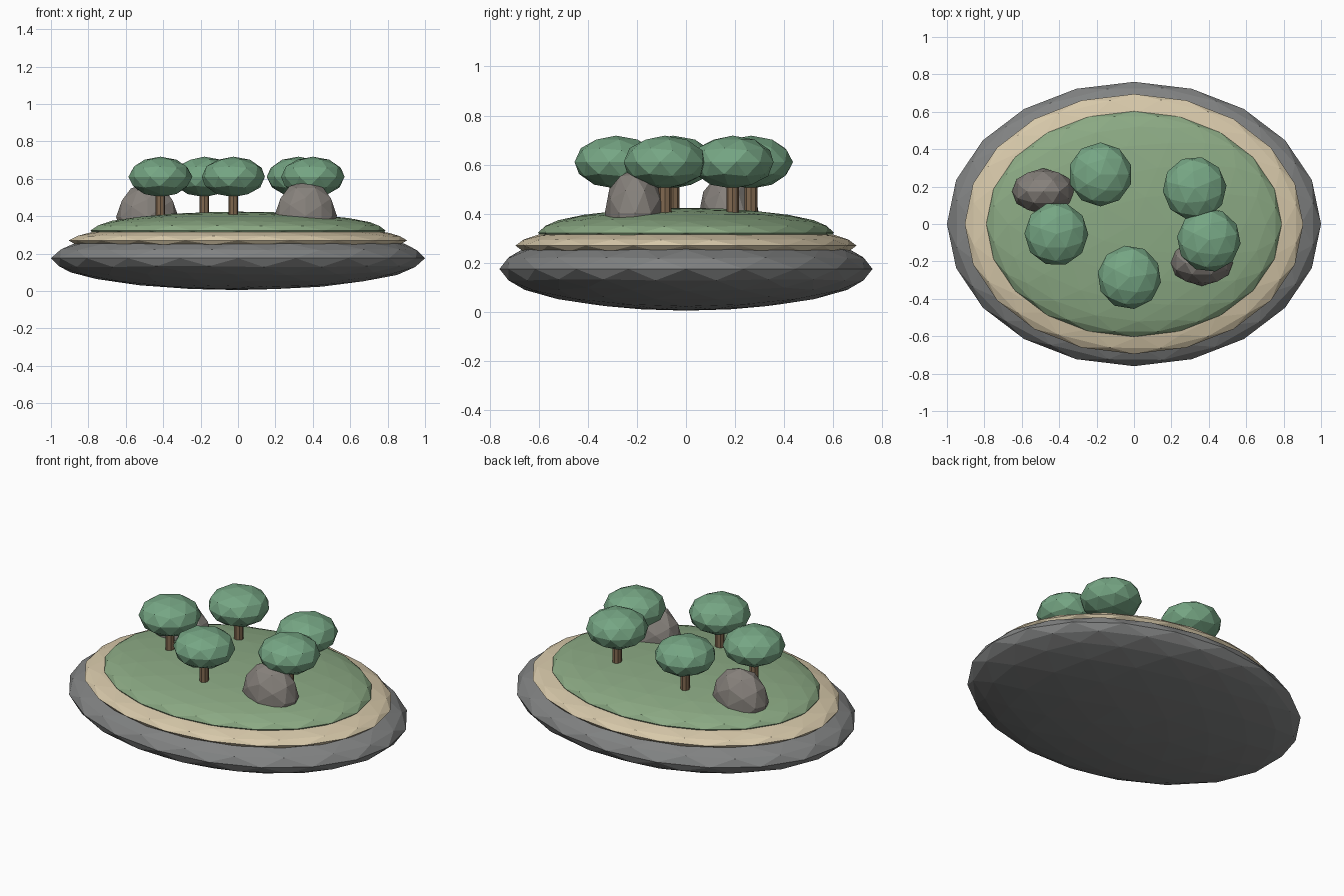
import bpy, math

if "Cube" in bpy.data.objects:
    bpy.data.objects.remove(bpy.data.objects["Cube"])


def material(name, color):
    m = bpy.data.materials.new(name)
    m.diffuse_color = (*color, 1)
    m.use_nodes = True
    m.node_tree.nodes["Principled BSDF"].inputs["Base Color"].default_value = m.diffuse_color
    return m


STONE = material("dark_stone", (0.22, 0.225, 0.225))
SAND = material("sand", (0.68, 0.58, 0.40))
GRASS = material("grass", (0.26, 0.40, 0.23))
LEAF = material("leaf", (0.18, 0.38, 0.23))
BARK = material("bark", (0.22, 0.14, 0.08))
ROCK = material("rock", (0.24, 0.22, 0.20))


def blob(name, loc, size, mat, sub=2, tilt=0.0, turn=0.0):
    """Faceted ellipsoid; facet orientation is baked before scaling."""
    bpy.ops.mesh.primitive_ico_sphere_add(subdivisions=sub, radius=1)
    o = bpy.context.object
    o.name = name
    o.rotation_euler = (0, tilt, turn)
    bpy.ops.object.transform_apply(location=False, rotation=True, scale=False)
    o.location = loc
    o.scale = size
    o.data.materials.append(mat)
    return o


# Stacked island layers
blob("island_base", (0, 0, 0.175), (1.0, 0.76, 0.17), STONE, 3)
blob("sand_layer", (0, 0, 0.27), (0.905, 0.695, 0.09), SAND, 3)
blob("grass_layer", (0, 0, 0.322), (0.79, 0.603, 0.102), GRASS, 3)

# Trees
trees = [(-0.18, 0.265, 0.0), (-0.415, -0.053, 0.3), (-0.025, -0.285, 0.15),
         (0.324, 0.19, 0.4), (0.4, -0.086, 0.2)]
for i, (x, y, turn) in enumerate(trees, 1):
    bpy.ops.mesh.primitive_cylinder_add(vertices=8, radius=0.026, depth=0.22,
                                        location=(x, y, 0.48))
    trunk = bpy.context.object
    trunk.name = f"tree_trunk_{i}"
    trunk.data.materials.append(BARK)
    blob(f"tree_crown_{i}", (x, y, 0.61), (0.171, 0.171, 0.108), LEAF, 2, turn=turn)

# Boulders, with a ridge running along x
RIDGE = -math.radians(31.7)
blob("boulder_left", (-0.485, 0.175, 0.395), (0.167, 0.123, 0.18), ROCK, 2, RIDGE)
blob("boulder_right", (0.362, -0.208, 0.402), (0.167, 0.123, 0.185), ROCK, 2, RIDGE)
